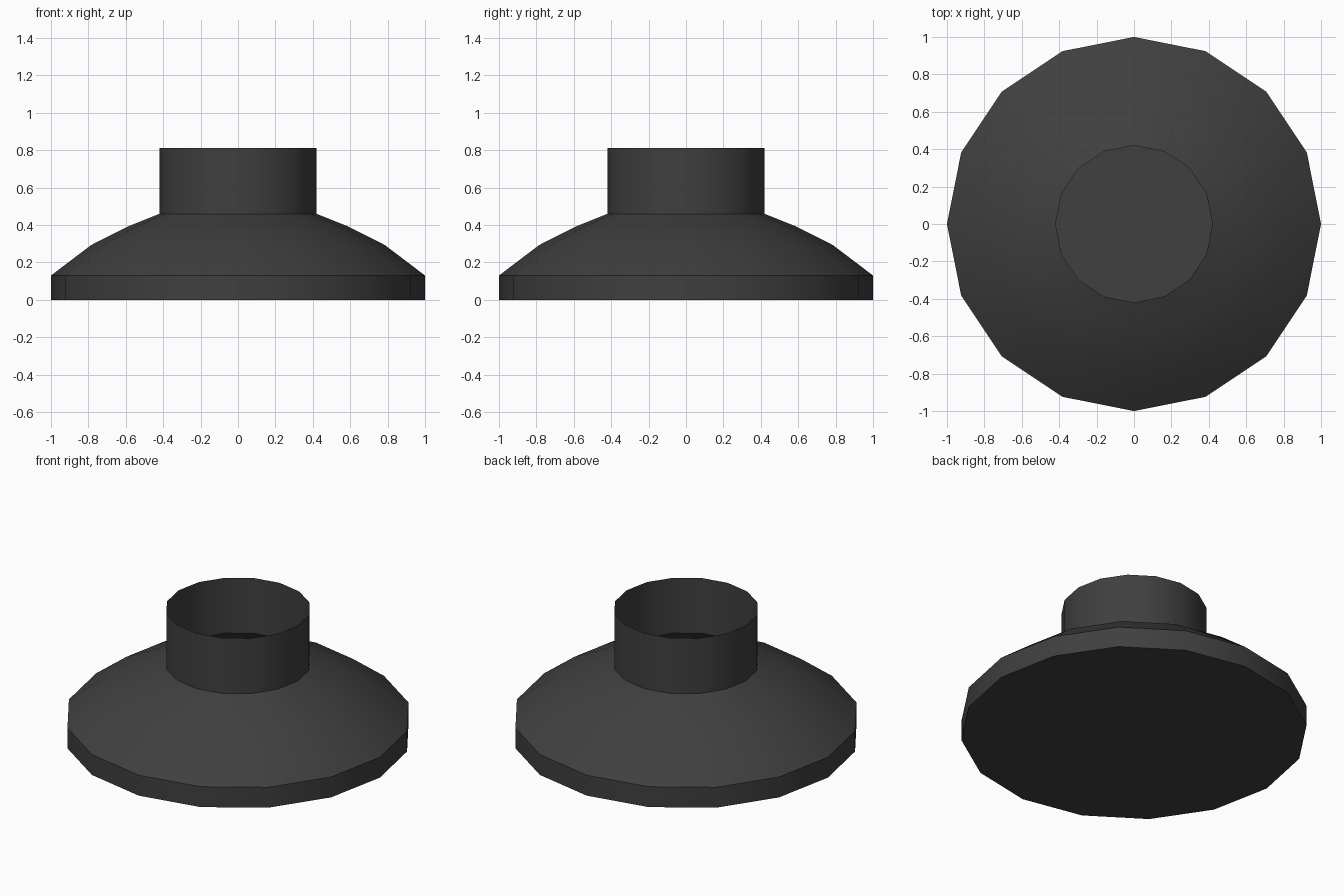
import bpy, bmesh, math

if "Cube" in bpy.data.objects:
    bpy.data.objects.remove(bpy.data.objects["Cube"])

SIDES = 16

mat = bpy.data.materials.new("dark_rubber")
mat.diffuse_color = (0.05, 0.05, 0.05, 1)
mat.use_nodes = True
mat.node_tree.nodes["Principled BSDF"].inputs["Base Color"].default_value = mat.diffuse_color


def lathe(name, profile, close_bottom=False):
    """Spin an open (radius, z) profile, listed bottom to top, into a thin shell."""
    bm = bmesh.new()
    rings = [[bm.verts.new((r * math.cos(2 * math.pi * i / SIDES),
                            r * math.sin(2 * math.pi * i / SIDES), z))
              for i in range(SIDES)] for r, z in profile]
    for low, high in zip(rings, rings[1:]):
        for i in range(SIDES):
            j = (i + 1) % SIDES
            bm.faces.new((low[i], low[j], high[j], high[i]))
    if close_bottom:
        bm.faces.new(rings[0][::-1])
    mesh = bpy.data.meshes.new(name)
    bm.to_mesh(mesh)
    bm.free()
    obj = bpy.data.objects.new(name, mesh)
    bpy.context.collection.objects.link(obj)
    mesh.materials.append(mat)
    bpy.ops.object.select_all(action='DESELECT')
    obj.select_set(True)
    bpy.context.view_layer.objects.active = obj
    bpy.ops.object.shade_smooth_by_angle(angle=math.radians(30))


# Hollow flared body: flat underside, short rim, domed shoulder, open-topped collar
lathe("flared_base_with_collar", [
    (1.0, 0.0), (1.0, 0.13),
    (0.785, 0.293), (0.58, 0.396), (0.42, 0.46),
    (0.42, 0.813),
], close_bottom=True)
